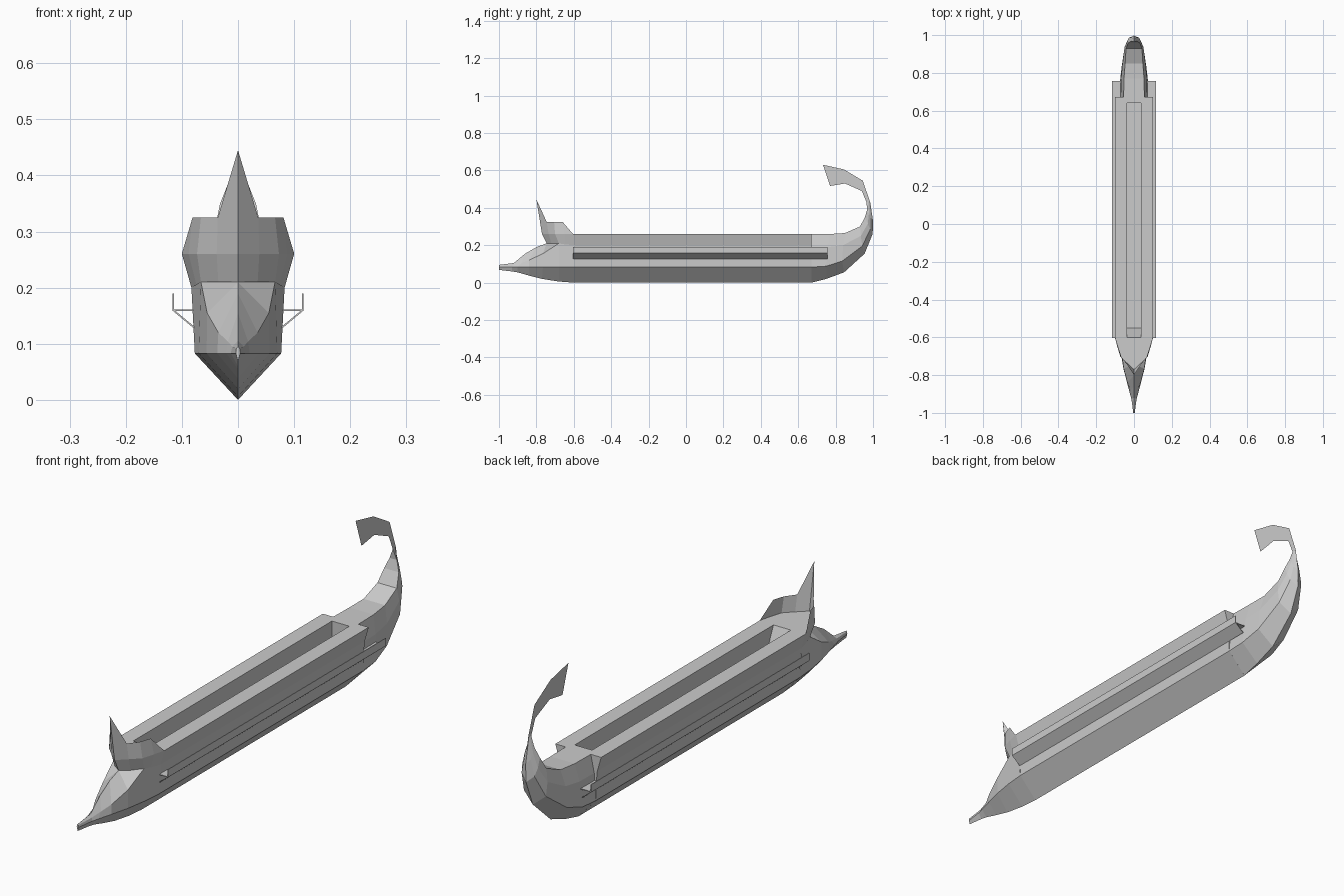
import bpy, bmesh


def loft(name, sections, mirror=True, caps=(), thickness=0.0):
    """Skin a row of equal-length sections, mirrored over x = 0."""
    bm = bmesh.new()
    for side in ((1, -1) if mirror else (1,)):
        rows = [[bm.verts.new((side * x, y, z)) for x, y, z in s] for s in sections]
        for a, b in zip(rows, rows[1:]):
            for i in range(len(a) - 1):
                bm.faces.new((a[i], a[i + 1], b[i + 1], b[i]))
        for c in caps:
            bm.faces.new(rows[c])
    bmesh.ops.remove_doubles(bm, verts=bm.verts, dist=0.0005)
    bmesh.ops.dissolve_degenerate(bm, edges=bm.edges, dist=0.0001)
    bmesh.ops.recalc_face_normals(bm, faces=bm.faces)
    me = bpy.data.meshes.new(name)
    bm.to_mesh(me)
    bm.free()
    ob = bpy.data.objects.new(name, me)
    bpy.context.collection.objects.link(ob)
    if thickness:
        mod = ob.modifiers.new("thickness", 'SOLIDIFY')
        mod.thickness = thickness
        mod.offset = 0
    return ob


# Midship hull: one profile with a deck well, ramped at the bow end
def mid(y, floor):
    profile = [(0, 0), (.077, .083), (.079, .16), (.083, .2), (.1, .26),
               (.038, .26), (.038, floor), (0, floor)]
    return [(x, y, z) for x, z in profile]


loft("midship_hull", [mid(-.6, .26), mid(-.55, .15), mid(.64, .15),
                      mid(.64, .26), mid(.672, .26)], caps=(-1,))

# Bow hull and ram: keel, chine, deck edge, ridge
bow = [
    [(0, -.6, 0), (.077, -.6, .083), (.083, -.6, .2), (0, -.6, .21)],
    [(0, -.68, .006), (.07, -.68, .083), (.066, -.68, .21), (0, -.68, .21)],
    [(0, -.77, .02), (.056, -.765, .083), (.055, -.765, .155), (0, -.745, .21)],
    [(0, -.84, .038), (.037, -.84, .083), (.035, -.84, .12), (0, -.80, .19)],
    [(0, -.9, .055), (.021, -.9, .083), (.018, -.88, .104), (0, -.86, .155)],
    [(0, -.93, .06), (.013, -.93, .083), (.010, -.925, .095), (0, -.92, .105)],
    [(0, -1, .068), (.004, -1, .083), (.003, -1, .092), (0, -1, .095)],
]
loft("bow_hull_and_ram", bow, caps=(-1,))

# Bow bulwark: flared base, deck line, rail top rising to the stem spike
bulwark = [
    [(.083, -.6, .2), (.1, -.6, .26), (.1, -.605, .261)],
    [(.074, -.65, .205), (.088, -.65, .26), (.081, -.66, .325)],
    [(.066, -.68, .21), (.073, -.7, .26), (.066, -.705, .325)],
    [(.035, -.72, .21), (.038, -.735, .26), (.036, -.745, .325)],
    [(0, -.745, .21), (0, -.77, .26), (0, -.8, .445)],
]
loft("bow_bulwark", bulwark)
loft("fore_deck", [[s[1], (0, s[1][1], .26)] for s in bulwark])

# Stern hull curling upward: keel, chine, rail line, deck edge
stern = [
    [(0, .67, 0), (.077, .67, .083), (.07, .67, .19), (.055, .67, .26)],
    [(0, .75, .02), (.075, .75, .088), (.068, .76, .19), (.053, .77, .26)],
    [(0, .845, .055), (.065, .835, .115), (.062, .84, .2), (.047, .85, .265)],
    [(0, .955, .155), (.048, .942, .195), (.05, .935, .25), (.042, .93, .3)],
    [(0, .998, .26), (.028, .985, .285), (.034, .972, .315), (.032, .957, .35)],
    [(0, 1, .33), (.014, .988, .35), (.018, .978, .37), (.016, .968, .39)],
    [(0, .985, .43), (0, .98, .43), (0, .975, .43), (0, .965, .43)],
]
loft("stern_hull", [s + [(0, *s[3][1:])] for s in stern])

# Flat curled stern ornament
tail = [((.985, .43), (.965, .43)), ((.945, .545), (.94, .49)),
        ((.845, .605), (.85, .53)), ((.733, .63), (.77, .517))]
loft("stern_ornament", [[(0, y, z) for y, z in pair] for pair in tail], mirror=False)

# Outriggers: sloped underside, upright board and flat walkway
for name, profile in {"outrigger_board": [(.077, .128), (.1155, .16), (.1155, .19)],
                      "outrigger_walkway": [(.07, .16), (.1155, .16)]}.items():
    loft(name, [[(x, y, z) for x, z in profile] for y in (-.603, .757)], thickness=.003)
